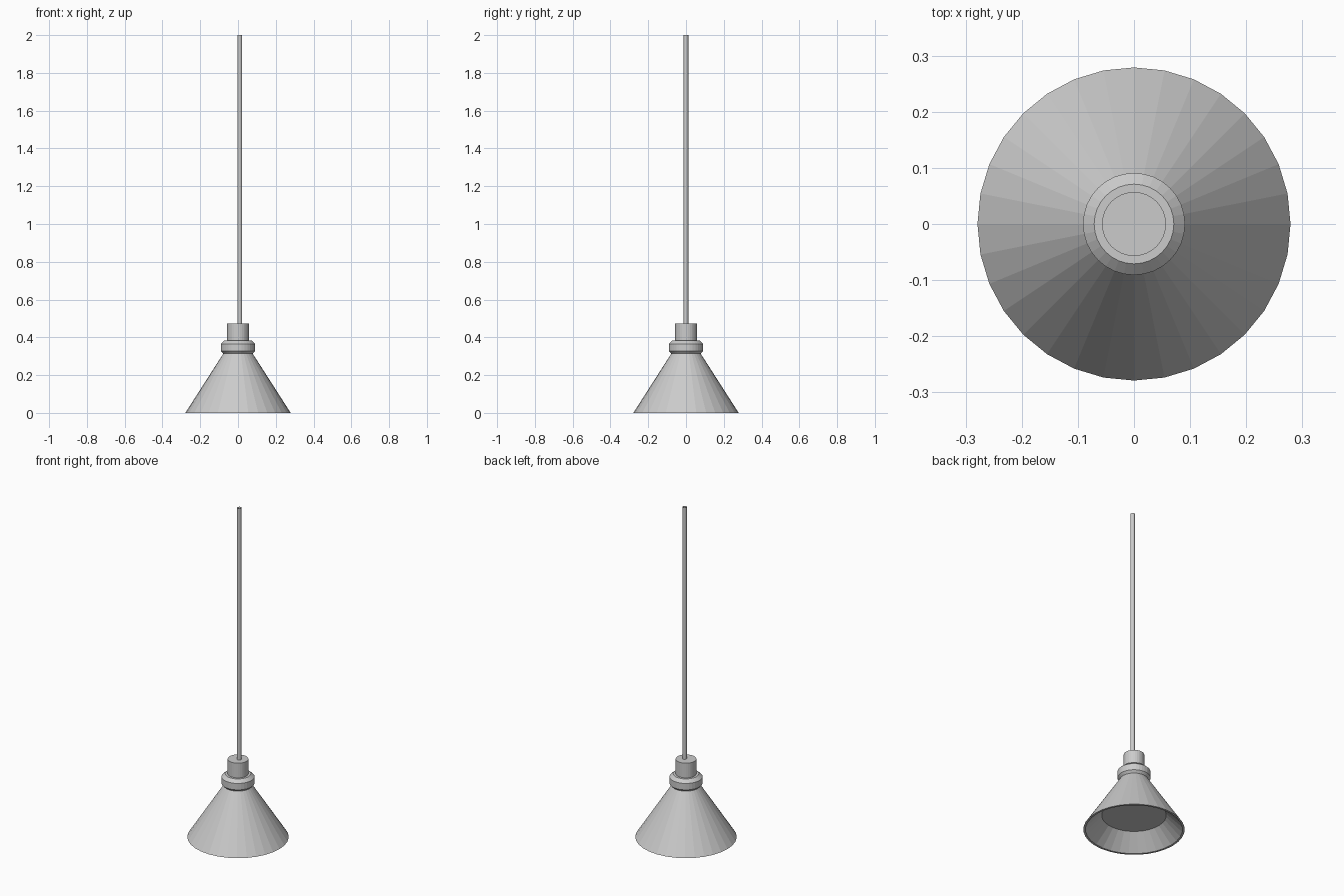
import bpy
import bmesh
from math import cos, sin, tau

SIDES = 32

cube = bpy.data.objects.get("Cube")
if cube:
    bpy.data.objects.remove(cube, do_unlink=True)

grey = bpy.data.materials.new("light_grey_metal")
grey.use_nodes = True
colour = (0.6, 0.6, 0.6, 1)
grey.diffuse_color = colour
grey.node_tree.nodes["Principled BSDF"].inputs["Base Color"].default_value = colour


def lathe(name, profile, sides=SIDES, x=0.0, cap_start=False, cap_end=False):
    """Turn (radius, height) points, listed bottom to top outside, about z."""
    bm = bmesh.new()
    rings = [[bm.verts.new((x + r * cos(tau * i / sides), r * sin(tau * i / sides), z))
              for i in range(sides)] for r, z in profile]
    for low, high in zip(rings, rings[1:]):
        for i in range(sides):
            j = (i + 1) % sides
            bm.faces.new((low[i], low[j], high[j], high[i]))
    if cap_start:
        bm.faces.new(rings[0][::-1])
    if cap_end:
        bm.faces.new(rings[-1])
    mesh = bpy.data.meshes.new(name)
    bm.to_mesh(mesh)
    bm.free()
    mesh.materials.append(grey)
    obj = bpy.data.objects.new(name, mesh)
    bpy.context.collection.objects.link(obj)
    return obj


# Conical shade: recessed diffuser, sloping inner wall, rim and outer cone
lathe("shade", [(0.178, 0.09), (0.267, 0.0), (0.279, 0.0), (0.077, 0.315)],
      cap_start=True, cap_end=True)

# Bevelled collar above the shade
lathe("collar", [(0.075, 0.31), (0.091, 0.327), (0.091, 0.366), (0.071, 0.384)],
      cap_start=True, cap_end=True)

# Socket cylinder
lathe("socket", [(0.057, 0.38), (0.057, 0.473)], cap_end=True)

# Open hanging tube, slightly off centre
lathe("hanging_rod", [(0.012, 0.47), (0.012, 2.0)], sides=16, x=0.009)
